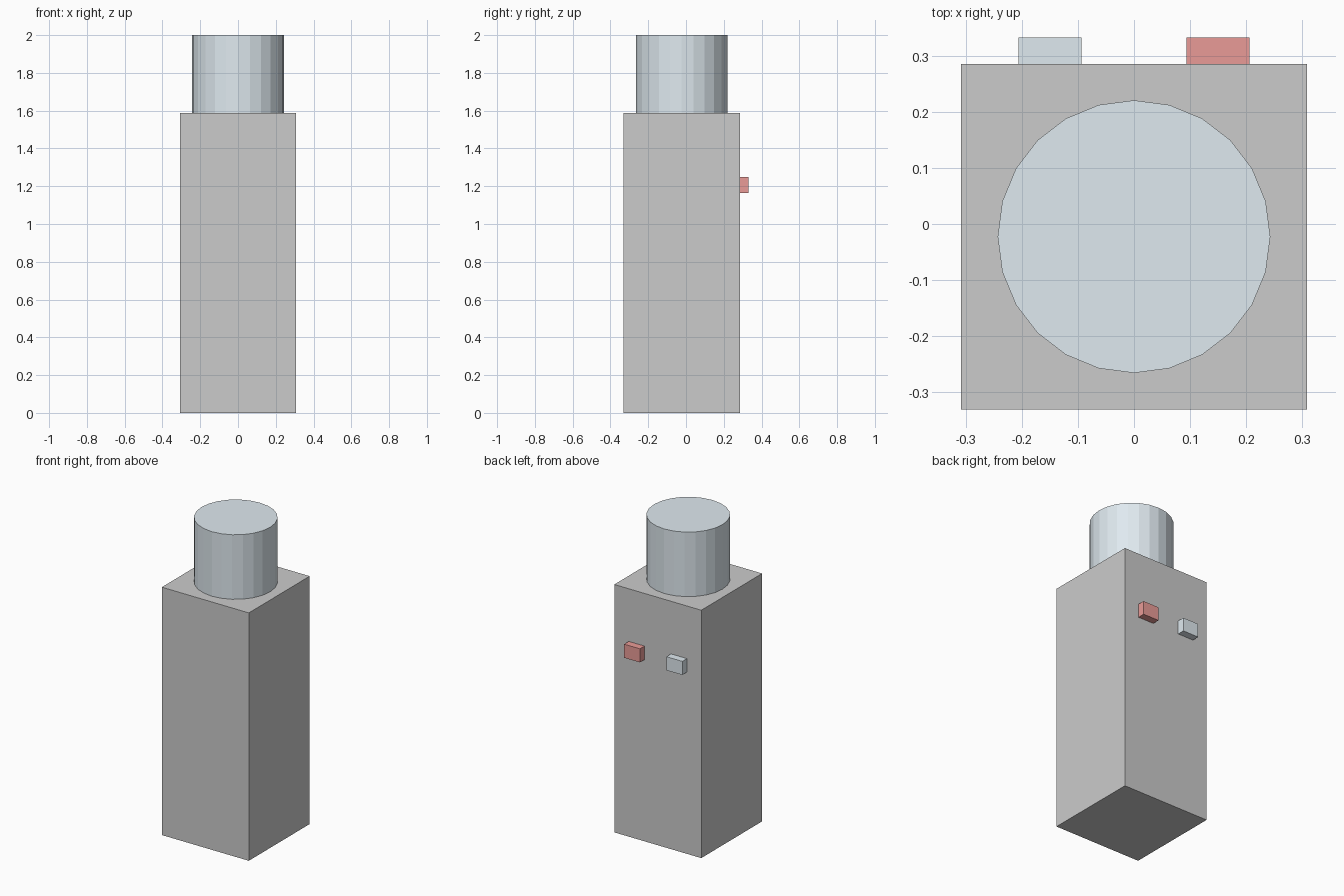
import bpy

if "Cube" in bpy.data.objects:
    bpy.data.objects.remove(bpy.data.objects["Cube"])

Y_MID = -0.0225   # body and cap share this axis
BODY_TOP = 1.587


def material(name, rgb):
    mat = bpy.data.materials.new(name)
    mat.diffuse_color = (*rgb, 1)
    mat.use_nodes = True
    mat.node_tree.nodes["Principled BSDF"].inputs["Base Color"].default_value = mat.diffuse_color
    return mat


def box(name, x, y, z, mat=None):
    """Box spanning the given (min, max) ranges."""
    spans = (x, y, z)
    bpy.ops.mesh.primitive_cube_add(size=1, location=[(a + b) / 2 for a, b in spans])
    ob = bpy.context.object
    ob.name = name
    ob.scale = [b - a for a, b in spans]
    bpy.ops.object.transform_apply(location=False, rotation=False, scale=True)
    if mat:
        ob.data.materials.append(mat)
    return ob


pale_blue = material("pale_blue", (0.74, 0.82, 0.87))
red = material("red", (0.82, 0.33, 0.31))

# Tall square body
box("body", (-0.308, 0.308), (Y_MID - 0.308, Y_MID + 0.308), (0, BODY_TOP))

# Flat-shaded 24-sided cap on top
bpy.ops.mesh.primitive_cylinder_add(vertices=24, radius=0.243, depth=2 - BODY_TOP,
                                    location=(0, Y_MID, (2 + BODY_TOP) / 2))
cap = bpy.context.object
cap.name = "cap"
cap.data.materials.append(pale_blue)

# Two small buttons on the back face
for name, x, mat in (("red_button", 0.15, red), ("blue_button", -0.15, pale_blue)):
    box(name, (x - 0.056, x + 0.056), (Y_MID + 0.308, 0.332), (1.163, 1.25), mat)
